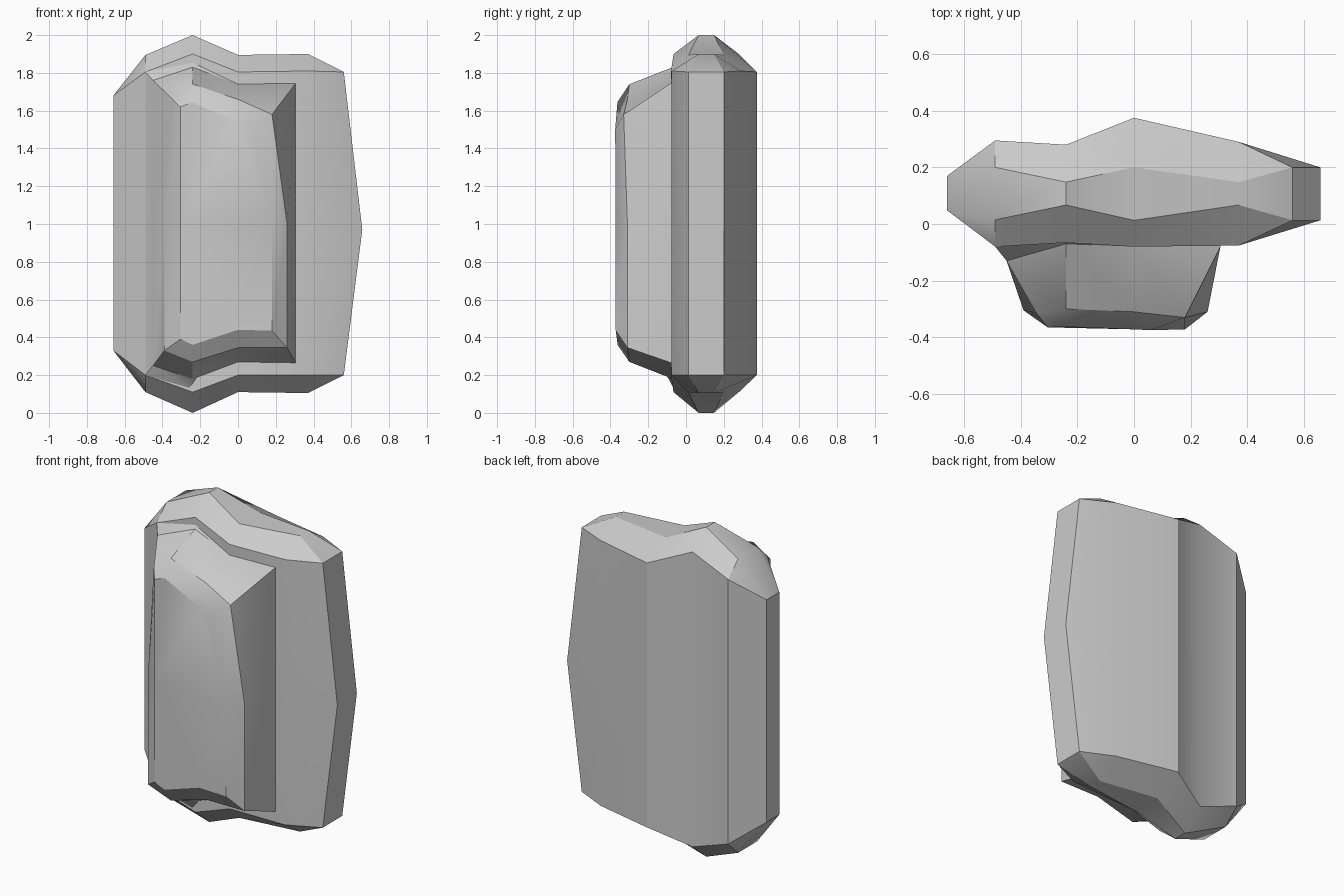
import bpy, bmesh, math


def loft(name, loops, caps):
    """Skin a row of equal-length closed loops and cap the chosen ends."""
    bm = bmesh.new()
    rows = [[bm.verts.new(p) for p in loop] for loop in loops]
    n = len(rows[0])
    for a, b in zip(rows, rows[1:]):
        for i in range(n):
            j = (i + 1) % n
            bm.faces.new((a[i], a[j], b[j], b[i]))
    for c in caps:
        bm.faces.new(rows[c])
    bmesh.ops.remove_doubles(bm, verts=bm.verts, dist=0.0005)
    bmesh.ops.dissolve_degenerate(bm, edges=bm.edges, dist=0.0005)
    bmesh.ops.recalc_face_normals(bm, faces=bm.faces)
    mesh = bpy.data.meshes.new(name)
    bm.to_mesh(mesh)
    bm.free()
    ob = bpy.data.objects.new(name, mesh)
    bpy.context.collection.objects.link(ob)
    bpy.ops.object.select_all(action='DESELECT')
    ob.select_set(True)
    bpy.context.view_layer.objects.active = ob
    bpy.ops.object.shade_smooth_by_angle(angle=math.radians(30))
    return ob


def column(x, xm, front, ridge_f, ridge_b, back, low, top, rlow, rtop):
    """Vertical slab section: front, bevelled top, back, bevelled bottom."""
    return [(x, front, low), (xm, front, 0.97), (x, front, top),
            (x, ridge_f, rtop), (x, ridge_b, rtop),
            (x, back, top), (xm, back, 0.97), (x, back, low),
            (x, ridge_b, rlow), (x, ridge_f, rlow)]


# Thick slab with wavy bevelled top and bottom
sections = [
    (-0.66, -0.66, 0.048, 0.048, 0.17, 0.17, 0.33, 1.68, 0.33, 1.68),
    (-0.49, -0.49, -0.08, 0.015, 0.20, 0.295, 0.20, 1.805, 0.11, 1.895),
    (-0.24, -0.24, -0.066, 0.067, 0.148, 0.28, 0.11, 1.90, 0.0, 2.0),
    (0.0, 0.0, -0.08, 0.013, 0.20, 0.375, 0.20, 1.805, 0.11, 1.895),
    (0.37, 0.37, -0.076, 0.067, 0.148, 0.29, 0.20, 1.81, 0.105, 1.90),
    (0.56, 0.658, 0.013, 0.013, 0.20, 0.20, 0.20, 1.805, 0.20, 1.805),
]
loft("slab", [column(*s) for s in sections], (0, -1))

# Raised front block: rings run along the top, down the right, back along the bottom
rings = [
    [(-0.49, -0.08, 1.805), (-0.24, -0.06, 1.89), (0, -0.04, 1.745), (0.305, -0.04, 1.745),
     (0.305, -0.04, 1.0), (0.305, -0.04, 0.265), (0, -0.04, 0.27), (-0.24, -0.06, 0.12),
     (-0.49, -0.08, 0.2), (-0.49, -0.08, 1.0)],
    [(-0.45, -0.13, 1.76), (-0.24, -0.07, 1.83), (0, -0.08, 1.74), (0.305, -0.08, 1.745),
     (0.305, -0.08, 1.0), (0.305, -0.08, 0.265), (0, -0.08, 0.27), (-0.24, -0.07, 0.18),
     (-0.45, -0.13, 0.25), (-0.45, -0.13, 1.0)],
    [(-0.345, -0.315, 1.66), (-0.24, -0.30, 1.74), (0, -0.31, 1.66), (0.18, -0.33, 1.58),
     (0.26, -0.31, 1.0), (0.26, -0.31, 0.345), (0, -0.31, 0.345), (-0.24, -0.30, 0.27),
     (-0.39, -0.305, 0.33), (-0.39, -0.305, 1.0)],
    [(-0.305, -0.365, 1.62), (-0.24, -0.363, 1.645), (0, -0.372, 1.535), (0.06, -0.375, 1.5),
     (0.18, -0.372, 1.0), (0.18, -0.372, 0.435), (0, -0.372, 0.44), (-0.24, -0.362, 0.36),
     (-0.305, -0.365, 0.39), (-0.305, -0.365, 1.0)],
]
loft("front_block", rings, (-1,))
